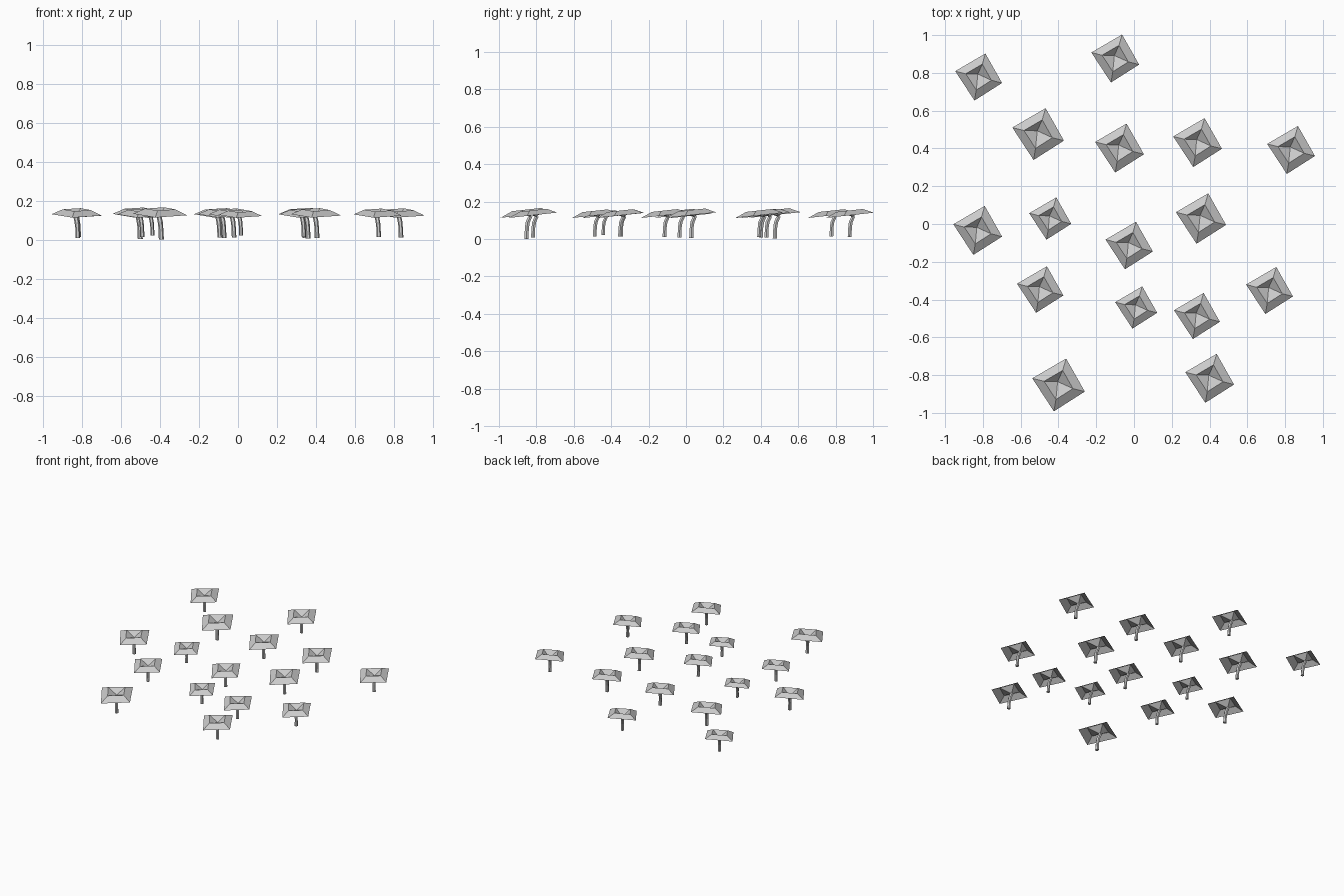
import bpy, math

if "Cube" in bpy.data.objects:
    bpy.data.objects.remove(bpy.data.objects["Cube"])

# x, y, scale of each flat-topped tree
TREES = [
    (-.823, .778, .98), (-.10, .876, 1.0), (-.508, .476, 1.08), (-.077, .402, 1.02),
    (.336, .431, 1.02), (.831, .392, 1.0), (-.828, -.034, 1.02), (-.444, .029, .88),
    (-.026, -.114, .99), (.354, .029, 1.05), (-.497, -.347, .97), (.011, -.442, .88),
    (.333, -.487, .96), (.717, -.352, .98), (-.40, -.852, 1.1), (.40, -.817, 1.02),
]
PIVOT_Z = .106
CORNERS = [(.037, .127), (-.126, .032), (-.022, -.127), (.127, -.032)]
TILT = .11


def canopy_mesh():
    # sloping square skirt, raised inner square, sunken centre
    rim = [(x, y, .021 + TILT * y) for x, y in CORNERS]
    ridge = [(x * .55, y * .55, .047 + TILT * y * .55) for x, y in CORNERS]
    verts = rim + ridge + [(-.004, .016, .013)]
    faces = []
    for i in range(4):
        j = (i + 1) % 4
        faces += [(i, j, 4 + j, 4 + i), (4 + i, 4 + j, 8)]
    me = bpy.data.meshes.new("canopy")
    me.from_pydata(verts, [], faces)
    return me


def trunk_mesh(sides=6):
    # bent tapering trunk: x, y, z, radius of each ring
    rings = [(.006, -.001, -.095, .012), (.004, .001, -.045, .011),
             (.001, .005, -.015, .012), (-.005, .018, .014, .012)]
    verts, faces = [], []
    for x, y, z, r in rings:
        for k in range(sides):
            a = math.tau * k / sides
            verts.append((x + r * math.cos(a), y + r * math.sin(a), z))
    for n in range(len(rings) - 1):
        for k in range(sides):
            a, b = n * sides + k, n * sides + (k + 1) % sides
            faces.append((a, b, b + sides, a + sides))
    faces.append(tuple(reversed(range(sides))))
    me = bpy.data.meshes.new("trunk")
    me.from_pydata(verts, [], faces)
    return me


# place all trees, sharing the two meshes
parts = {"canopy": canopy_mesh(), "trunk": trunk_mesh()}
for i, (x, y, s) in enumerate(TREES, 1):
    for name, me in parts.items():
        ob = bpy.data.objects.new(f"{name}_{i}", me)
        ob.location = (x, y, PIVOT_Z)
        ob.scale = (s, s, s)
        bpy.context.collection.objects.link(ob)
